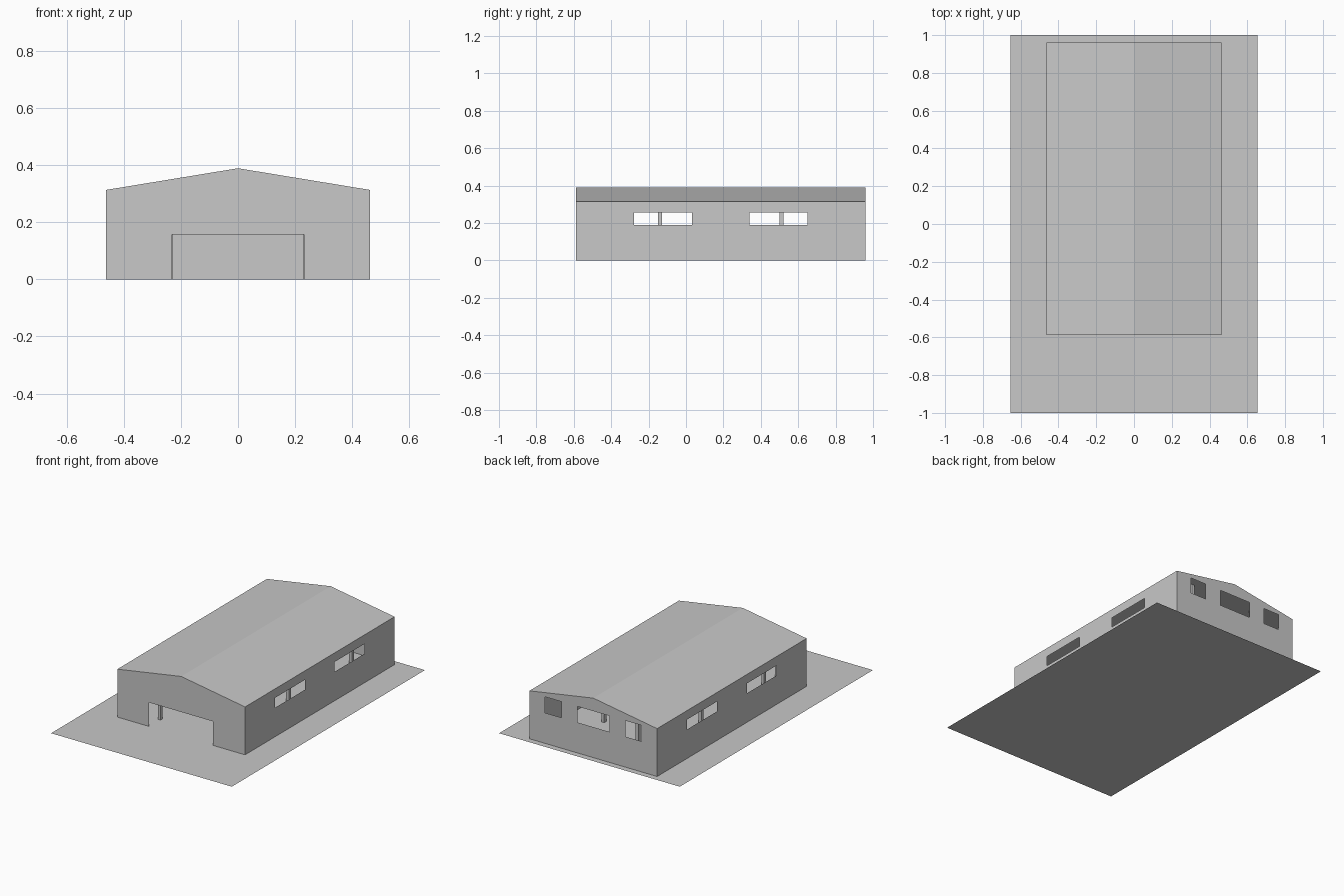
import bpy, bmesh
from mathutils import Vector

if "Cube" in bpy.data.objects:
    bpy.data.objects.remove(bpy.data.objects["Cube"])

# Building dimensions
X, Y0, Y1 = 0.463, -0.588, 0.96
EAVE, RIDGE = 0.314, 0.39

grey = bpy.data.materials.new("plain grey")
grey.diffuse_color = (0.58, 0.58, 0.58, 1)
grey.use_nodes = True
grey.node_tree.nodes["Principled BSDF"].inputs["Base Color"].default_value = grey.diffuse_color


def finish(name, bm):
    mesh = bpy.data.meshes.new(name)
    bm.to_mesh(mesh)
    bm.free()
    mesh.materials.append(grey)
    obj = bpy.data.objects.new(name, mesh)
    bpy.context.collection.objects.link(obj)
    return obj


def sheet(name, outline, openings=(), axis=0):
    """Flat panel; openings are (low, high, bottom, top) along the given axis and z."""
    bm = bmesh.new()
    bm.faces.new([bm.verts.new(p) for p in outline])
    along = Vector((1, 0, 0)) if axis == 0 else Vector((0, 1, 0))
    up = Vector((0, 0, 1))
    cuts = {(v, 0) for o in openings for v in o[:2]} | {(v, 1) for o in openings for v in o[2:]}
    for value, vertical in sorted(cuts):
        n = up if vertical else along
        bmesh.ops.bisect_plane(bm, geom=bm.verts[:] + bm.edges[:] + bm.faces[:],
                               plane_co=n * value, plane_no=n, dist=1e-5)
    holes = []
    for f in bm.faces:
        c = f.calc_center_median()
        if any(a < c[axis] < b and lo < c.z < hi for a, b, lo, hi in openings):
            holes.append(f)
    bmesh.ops.delete(bm, geom=holes, context='FACES')
    return finish(name, bm)


def gable(y):
    return [(-X, y, 0), (X, y, 0), (X, y, EAVE), (0, y, RIDGE), (-X, y, EAVE)]


# Ground slab
sheet("ground_sheet", [(-0.655, -1, 0), (0.655, -1, 0), (0.655, 1, 0), (-0.655, 1, 0)])

# Gable walls: wide doorway in front, three windows behind
sheet("front_wall", gable(Y0), [(-0.232, 0.232, -0.01, 0.157)])
sheet("back_wall", gable(Y1)[::-1], [(-0.35, -0.232, 0.20, 0.305),
                                     (-0.116, 0.116, 0.20, 0.305),
                                     (0.232, 0.35, 0.20, 0.305)])

# Long walls with two windows each
for side, s in (("left", -1), ("right", 1)):
    outline = [(s * X, Y0, 0), (s * X, Y1, 0), (s * X, Y1, EAVE), (s * X, Y0, EAVE)]
    sheet(side + "_wall", outline[::s], [(-0.278, 0.032, 0.19, 0.255),
                                         (0.34, 0.65, 0.19, 0.255)], axis=1)

# Low-pitched roof
bm = bmesh.new()
front = [bm.verts.new((x, Y0, z)) for x, z in ((-X, EAVE), (0, RIDGE), (X, EAVE))]
back = [bm.verts.new((v.co.x, Y1, v.co.z)) for v in front]
for i in range(2):
    bm.faces.new((front[i], front[i + 1], back[i + 1], back[i]))
roof = finish("roof", bm)

# Two rows of inner columns up to the roof
for s in (-1, 1):
    for i in range(5):
        bm = bmesh.new()
        bmesh.ops.create_cube(bm, size=1)
        height = 0.349
        for v in bm.verts:
            v.co = (s * 0.238 + v.co.x * 0.02, -0.465 + 0.325 * i + v.co.y * 0.022,
                    (v.co.z + 0.5) * height)
        finish("column", bm)
